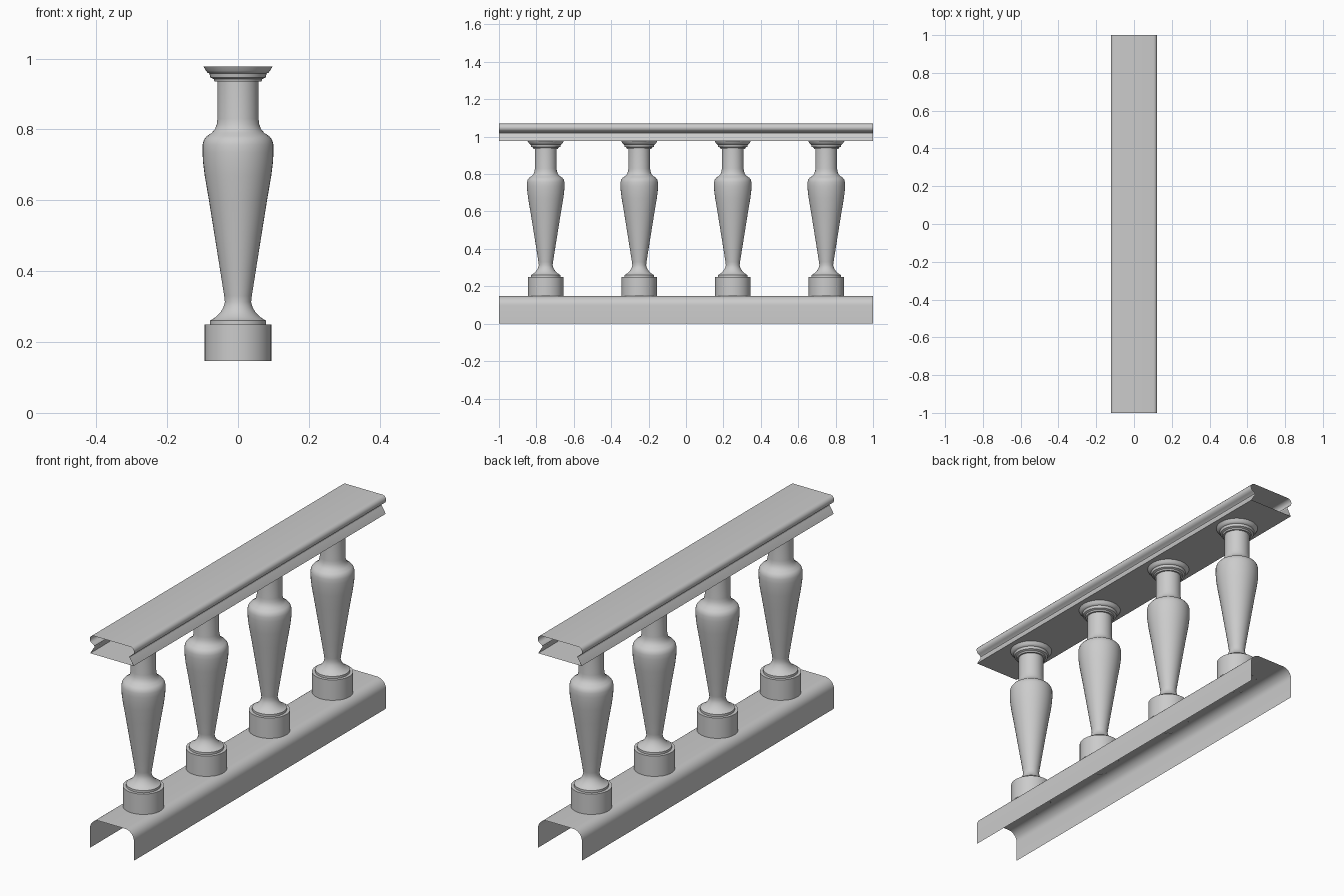
import bpy, math

if "Cube" in bpy.data.objects:
    bpy.data.objects.remove(bpy.data.objects["Cube"])

def add_mesh(name, verts, faces, angle=30):
    me = bpy.data.meshes.new(name)
    me.from_pydata(verts, [], faces)
    me.update()
    ob = bpy.data.objects.new(name, me)
    bpy.context.collection.objects.link(ob)
    bpy.ops.object.select_all(action='DESELECT')
    ob.select_set(True)
    bpy.context.view_layer.objects.active = ob
    bpy.ops.object.shade_smooth_by_angle(angle=math.radians(angle))
    return ob

def extrude_profile(name, half, closed):
    """Mirror a right-hand (x, z) profile and sweep it along y, ends open."""
    pts = half + [(-x, z) for x, z in reversed(half)]
    n = len(pts)
    verts = [(x, y, z) for y in (-1, 1) for x, z in pts]
    faces = [(i, n + i, n + (i + 1) % n, (i + 1) % n)
             for i in range(n if closed else n - 1)]
    faces = [f[::-1] for f in faces]
    return add_mesh(name, verts, faces)

def lathe(name, profile, y, seg=40):
    verts = [(r * math.cos(2 * math.pi * k / seg), y + r * math.sin(2 * math.pi * k / seg), z)
             for r, z in profile for k in range(seg)]
    faces = [(i * seg + k, i * seg + (k + 1) % seg, (i + 1) * seg + (k + 1) % seg, (i + 1) * seg + k)
             for i in range(len(profile) - 1) for k in range(seg)]
    return add_mesh(name, verts, faces)

def arc(cx, cz, r, a0, a1, n):
    return [(cx + r * math.cos(math.radians(a0 + (a1 - a0) * i / n)),
             cz + r * math.sin(math.radians(a0 + (a1 - a0) * i / n))) for i in range(n + 1)]

# Bottom rail: open channel with rounded shoulders
extrude_profile("bottom_rail", [(0.122, 0.0)] + arc(0.072, 0.098, 0.05, 0, 90, 8), False)

# Handrail: hollow moulding with lip, cove and bullnose
handrail = [(0.12, 0.977), (0.113, 0.99), (0.104, 1.004), (0.098, 1.013), (0.098, 1.02), (0.104, 1.026)]
handrail += arc(0.102, 1.048, 0.021, -60, 90, 8)
extrude_profile("handrail", handrail, True)

# Balusters: round plinth, vase body, neck and moulded capital
baluster = [(0.094, 0.147), (0.094, 0.25), (0.079, 0.25), (0.079, 0.261), (0.074, 0.263),
            (0.062, 0.271), (0.05, 0.283), (0.041, 0.298), (0.037, 0.313), (0.039, 0.33),
            (0.05, 0.4), (0.066, 0.5), (0.082, 0.6), (0.094, 0.67), (0.099, 0.71),
            (0.1, 0.735), (0.1, 0.757), (0.096, 0.771), (0.088, 0.781), (0.074, 0.79),
            (0.065, 0.801), (0.06, 0.814), (0.058, 0.83), (0.058, 0.935), (0.066, 0.935),
            (0.068, 0.942), (0.078, 0.946), (0.081, 0.958), (0.086, 0.96), (0.091, 0.966),
            (0.097, 0.977)]
for i in range(4):
    lathe(f"baluster_{i + 1}", baluster, -0.75 + 0.5 * i)
